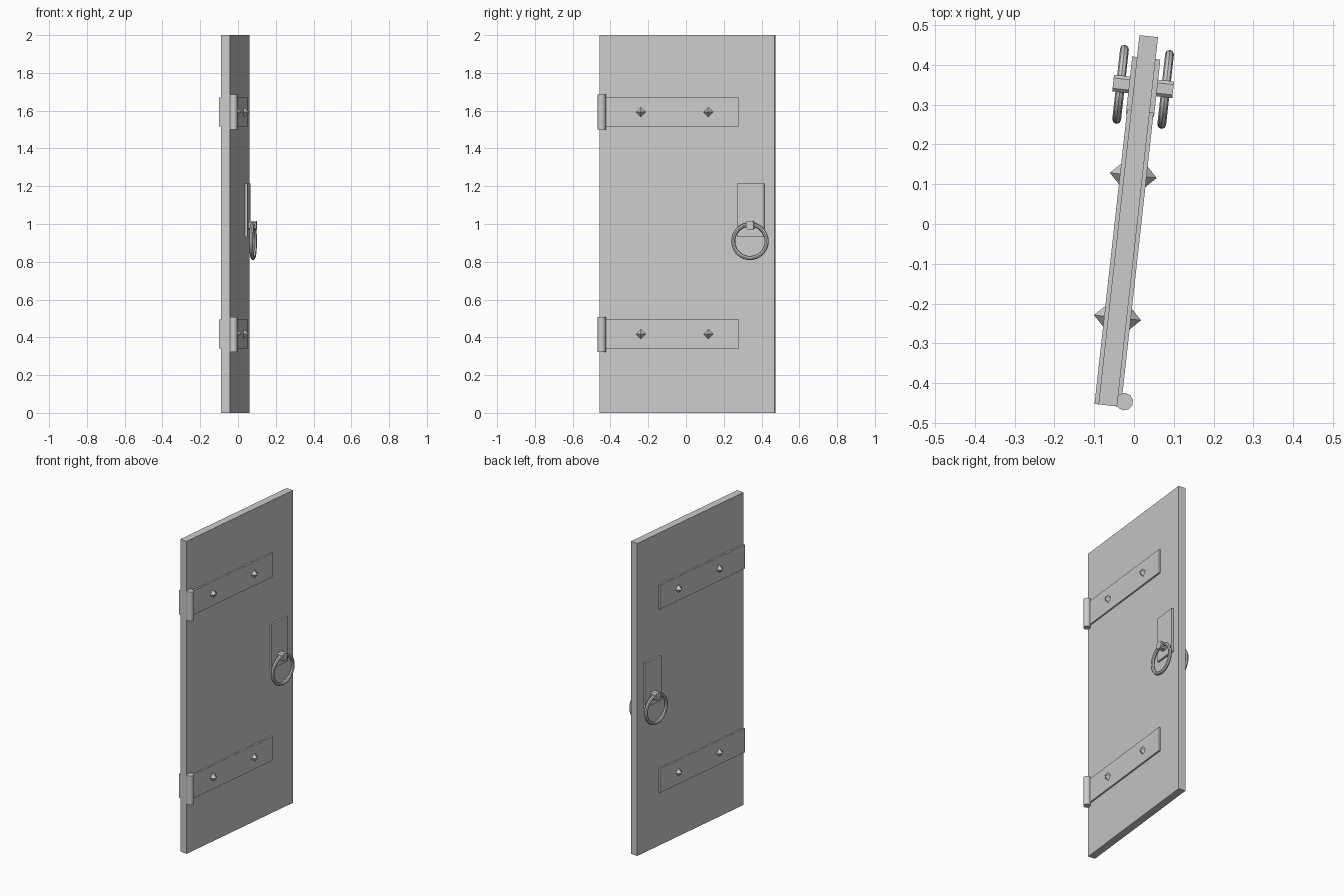
import bpy, bmesh, math
from mathutils import Matrix

if "Cube" in bpy.data.objects:
    bpy.data.objects.remove(bpy.data.objects["Cube"])

# Door frame of reference: local y runs along the width, local x through the thickness
DOOR = Matrix.Translation((-0.0145, 0.008, 0)) @ Matrix.Rotation(math.radians(-6.33), 4, 'Z')
T = 0.0235          # half thickness of the slab
FACE = T + 0.01     # outer surface of straps and plates

grey = bpy.data.materials.new("light grey")
grey.diffuse_color = (0.6, 0.6, 0.6, 1)
grey.use_nodes = True
grey.node_tree.nodes["Principled BSDF"].inputs["Base Color"].default_value = grey.diffuse_color


def finish(name, bm, smooth=False):
    mesh = bpy.data.meshes.new(name)
    bmesh.ops.recalc_face_normals(bm, faces=bm.faces)
    bm.to_mesh(mesh)
    bm.free()
    mesh.materials.append(grey)
    obj = bpy.data.objects.new(name, mesh)
    bpy.context.collection.objects.link(obj)
    obj.matrix_world = DOOR
    if smooth:
        bpy.ops.object.select_all(action='DESELECT')
        obj.select_set(True)
        bpy.context.view_layer.objects.active = obj
        bpy.ops.object.shade_smooth_by_angle(angle=math.radians(40))
    return obj


def box(name, x0, x1, y0, y1, z0, z1):
    bm = bmesh.new()
    m = Matrix.Translation(((x0 + x1) / 2, (y0 + y1) / 2, (z0 + z1) / 2))
    m = m @ Matrix.Diagonal((abs(x1 - x0), y1 - y0, z1 - z0, 1))
    bmesh.ops.create_cube(bm, size=1, matrix=m)
    return finish(name, bm)


def stud(name, x, y, z, r=0.026):
    # eight-sided diamond stud, half sunk into the strap
    bm = bmesh.new()
    for tip in (r, -r):
        m = Matrix.Translation((x + tip / 2, y, z)) @ Matrix.Rotation(math.copysign(math.pi / 2, tip), 4, 'Y')
        bmesh.ops.create_cone(bm, cap_ends=False, segments=4, radius1=r, radius2=0, depth=r, matrix=m)
    bmesh.ops.remove_doubles(bm, verts=bm.verts, dist=1e-5)
    return finish(name, bm)


def ring(name, x, y, z, major=0.089, minor=0.011, n=32, k=8):
    bm = bmesh.new()
    loops = []
    for i in range(n):
        a = 2 * math.pi * i / n
        loop = []
        for j in range(k):
            b = 2 * math.pi * j / k
            r = major + minor * math.cos(b)
            loop.append(bm.verts.new((x + minor * math.sin(b), y + r * math.cos(a), z + r * math.sin(a))))
        loops.append(loop)
    for i in range(n):
        p, q = loops[i], loops[(i + 1) % n]
        for j in range(k):
            bm.faces.new((p[j], q[j], q[(j + 1) % k], p[(j + 1) % k]))
    return finish(name, bm, True)


def ring_holder(name, x0, x1, y, z):
    # block with chamfered upper and lower corners, reaching out over the ring
    w, h, c = 0.021, 0.023, 0.008
    outline = [(w, -h + c), (w, h - c), (w - c, h), (c - w, h),
               (-w, h - c), (-w, -h + c), (c - w, -h), (w - c, -h)]
    bm = bmesh.new()
    face = bm.faces.new([bm.verts.new((x0, y + a, z + b)) for a, b in outline])
    ext = bmesh.ops.extrude_face_region(bm, geom=[face], use_keep_orig=True)
    for v in ext["geom"]:
        if isinstance(v, bmesh.types.BMVert):
            v.co.x = x1
    return finish(name, bm)


# Slab
box("door_slab", -T, T, -0.467, 0.467, 0, 2)

# Hinge barrels
for label, z in (("lower", 0.415), ("upper", 1.592)):
    bm = bmesh.new()
    bmesh.ops.create_cone(bm, cap_ends=True, segments=10, radius1=0.022, radius2=0.022, depth=0.186,
                          matrix=Matrix.Translation((0.0405, -0.453, z)))
    finish(label + "_hinge_barrel", bm, True)

# Matching hardware on both faces
for side, s in (("right", 1), ("left", -1)):
    for label, z in (("lower", 0.417), ("upper", 1.592)):
        box(f"{side}_{label}_strap", s * T * 0.9, s * FACE, -0.467, 0.278, z - 0.077, z + 0.077)
        for i, y in enumerate((-0.245, 0.115)):
            stud(f"{side}_{label}_stud_{i + 1}", s * FACE, y, z)
    box(f"{side}_handle_plate", s * T * 0.9, s * (FACE + 0.002), 0.267, 0.412, 0.93, 1.215)
    ring(f"{side}_pull_ring", s * 0.057, 0.339, 0.909)
    ring_holder(f"{side}_ring_holder", s * 0.03, s * 0.076, 0.34, 0.993)
